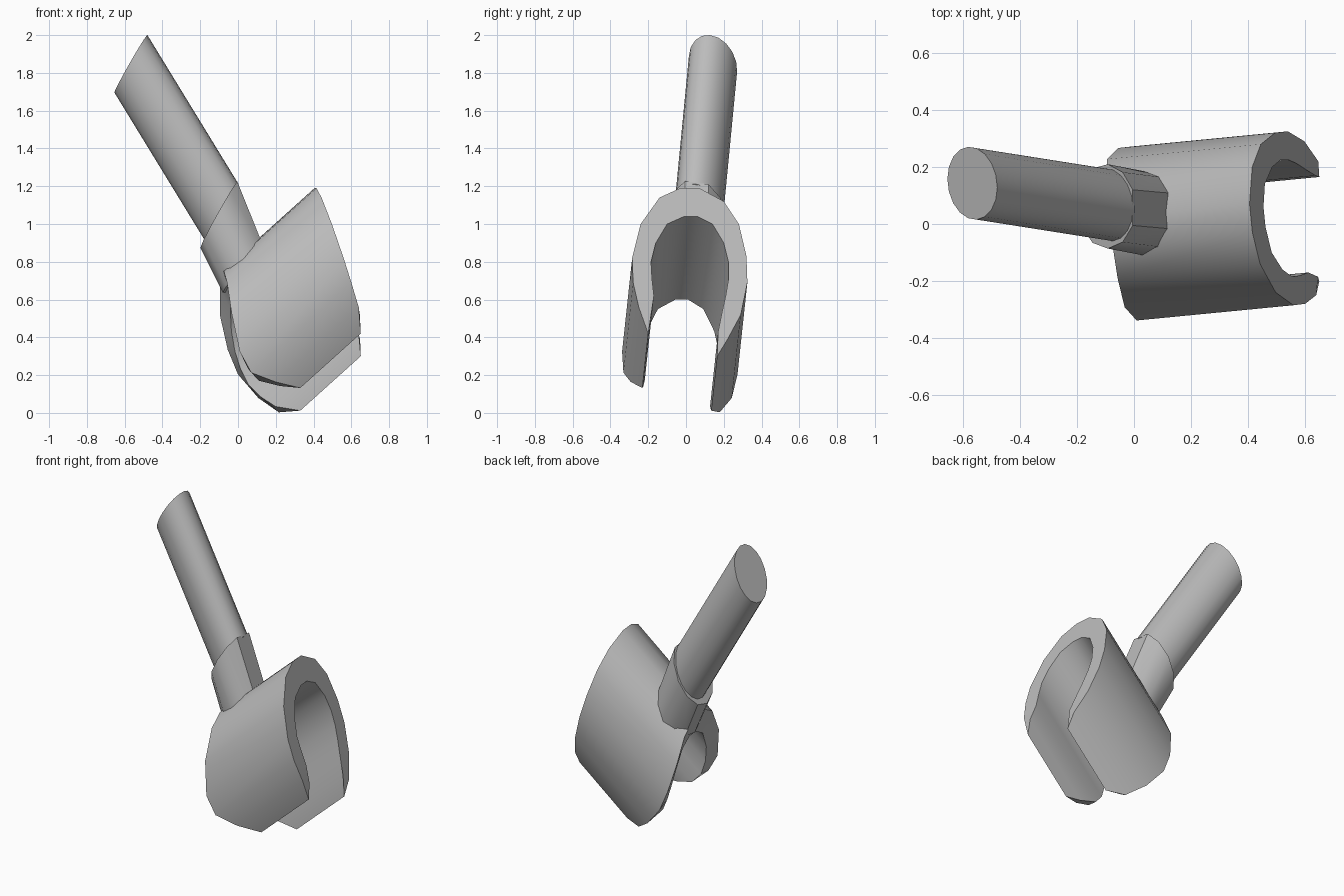
import bpy, bmesh, math
from mathutils import Vector as V

if "Cube" in bpy.data.objects:
    bpy.data.objects.remove(bpy.data.objects["Cube"])

grey = bpy.data.materials.new("light_grey")
grey.diffuse_color = (0.5, 0.5, 0.5, 1)
grey.use_nodes = True
grey.node_tree.nodes["Principled BSDF"].inputs["Base Color"].default_value = grey.diffuse_color


def finish(bm, name, angle):
    bmesh.ops.recalc_face_normals(bm, faces=bm.faces)
    me = bpy.data.meshes.new(name)
    bm.to_mesh(me)
    bm.free()
    me.materials.append(grey)
    ob = bpy.data.objects.new(name, me)
    bpy.context.collection.objects.link(ob)
    bpy.ops.object.select_all(action='DESELECT')
    ob.select_set(True)
    bpy.context.view_layer.objects.active = ob
    bpy.ops.object.shade_smooth_by_angle(angle=math.radians(angle))


def loft(name, angles, sections, angle):
    """Skin between oblique ellipses, each given as centre, axis 1, axis 2."""
    bm = bmesh.new()
    rings = [[bm.verts.new(V(c) + V(p) * math.cos(t) + V(q) * math.sin(t))
              for t in map(math.radians, angles)] for c, p, q in sections]
    n = len(angles)
    for i in range(n):
        j = (i + 1) % n
        bm.faces.new((rings[0][i], rings[0][j], rings[1][j], rings[1][i]))
    for r in rings:
        bm.faces.new(r)
    finish(bm, name, angle)


# Open clip: profile points (y, z, length) swept along a slanted axis
outer = [(.165, .30, .32), (.22, .39, .43), (.29, .52, .49), (.325, .69, .54),
         (.32, .83, .55), (.28, 1.0, .54), (.20, 1.12, .51), (.07, 1.19, .49),
         (-.03, 1.19, .49), (-.14, 1.14, .50), (-.24, 1.0, .53),
         (-.285, .82, .55), (-.28, .69, .53), (-.25, .56, .44), (-.20, .42, .32)]
inner = [(.17, .43, .44), (.19, .53, .49), (.21, .62, .52), (.225, .71, .53),
         (.225, .80, .53), (.20, .90, .52), (.14, 1.0, .50), (.06, 1.04, .49),
         (-.01, 1.04, .49), (-.10, 1.0, .50), (-.16, .90, .52),
         (-.185, .80, .53), (-.18, .71, .53), (-.17, .62, .50), (-.185, .52, .42)]
axis = V((1, .097, .90))
bm = bmesh.new()


def sweep(profile):
    near, far = [], []
    for y, z, length in profile:
        p = V((min(.65, .793 - .1 * y - .32 * z), y, z))
        near.append(bm.verts.new(p))
        far.append(bm.verts.new(p - axis * length))
    return near, far


on, of = sweep(outer)
inn, inf = sweep(inner)
for a, b in ((on, of), (inn, inf), (on, inn), (of, inf)):
    for i in range(len(a) - 1):
        bm.faces.new((a[i], a[i + 1], b[i + 1], b[i]))
for i in (0, -1):                                  # slot walls
    bm.faces.new((on[i], inn[i], inf[i], of[i]))
finish(bm, "clip", 38)

# Round rod with obliquely cut end
e1, e2 = (.0875, -.015, .152), (0, .127, -.015)
loft("rod", [i * 360 / 18 for i in range(18)],
     [((-.567, .143, 1.848), e1, e2), ((-.085, .067, 1.06), e1, e2)], 35)

# Collar with one flat side, sunk into the clip wall
loft("collar", [25 + 31 * k for k in range(11)],
     [((-.097, .062, 1.055), (.102, -.005, .18), (0, .148, -.02)),
      ((.038, .035, .745), (.118, .01, .108), (0, .148, -.03))], 35)
